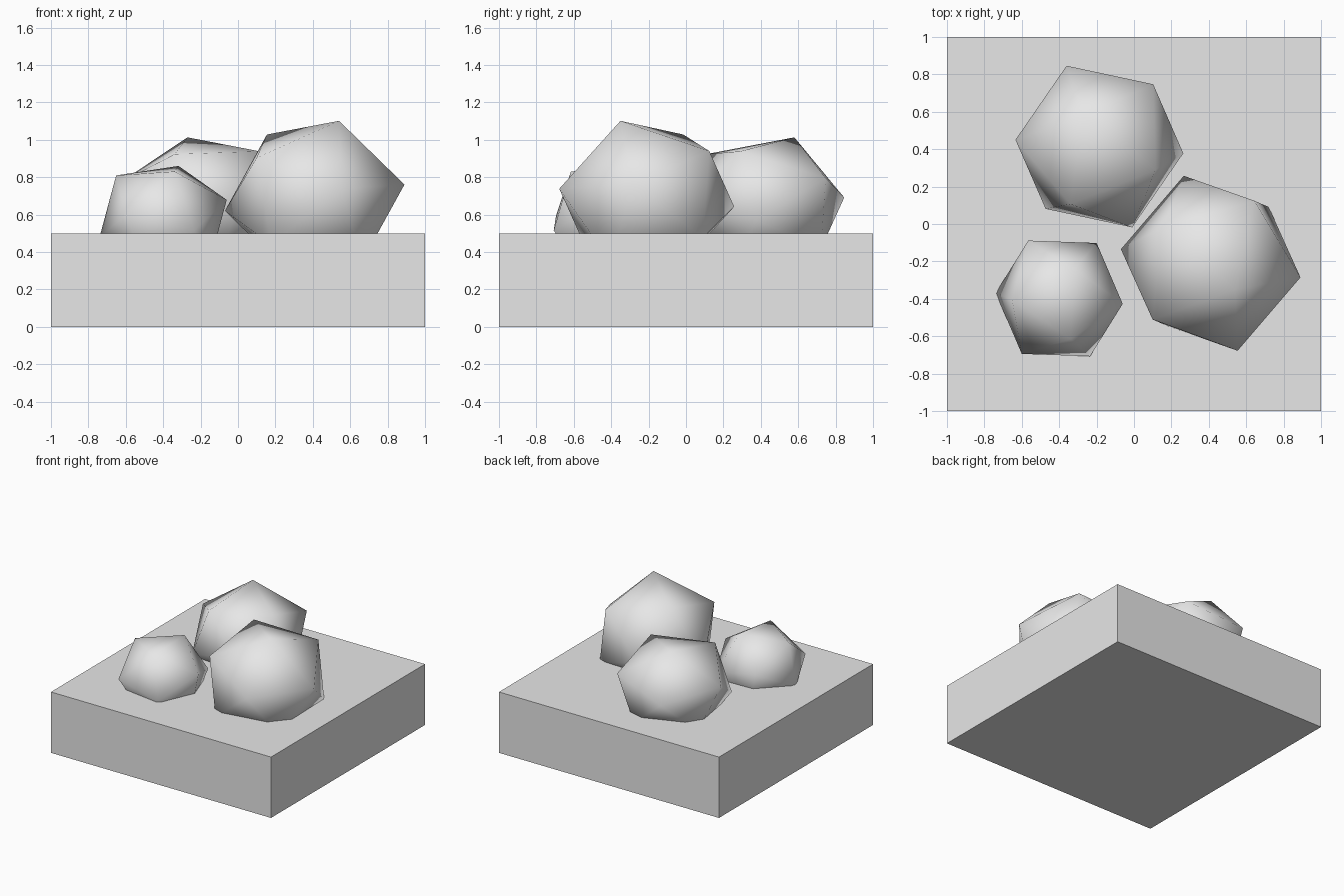
import bpy
import bmesh
from mathutils import Matrix, Vector

default = bpy.data.objects.get("Cube")
if default:
    bpy.data.objects.remove(default, do_unlink=True)

# One plain stone colour
stone = bpy.data.materials.new("pale_grey_stone")
stone.use_nodes = True
colour = (0.8, 0.8, 0.8, 1.0)
stone.diffuse_color = colour
for node in stone.node_tree.nodes:
    if node.type == "BSDF_PRINCIPLED":
        node.inputs["Base Color"].default_value = colour


def add_object(name, bm, smooth):
    """Turn a bmesh into a linked, coloured object."""
    bmesh.ops.recalc_face_normals(bm, faces=bm.faces)
    for face in bm.faces:
        face.smooth = smooth
    mesh = bpy.data.meshes.new(name)
    bm.to_mesh(mesh)
    bm.free()
    mesh.materials.append(stone)
    obj = bpy.data.objects.new(name, mesh)
    bpy.context.collection.objects.link(obj)
    return obj


def add_boulder(name, centre, radius, squash, top, side):
    """Tilted icosahedron: 'top' aims one corner, 'side' a neighbouring one."""
    z = Vector(top).normalized()
    x = Vector(side)
    x = (x - z * x.dot(z)).normalized()
    tilt = Matrix((x, z.cross(x), z)).transposed().to_4x4()
    flatten = Matrix.Diagonal((1, 1, squash, 1))
    bm = bmesh.new()
    bmesh.ops.create_icosphere(bm, subdivisions=1, radius=radius)
    bm.transform(Matrix.Translation(centre) @ flatten @ tilt)
    add_object(name, bm, True)


# Square ground slab
bm = bmesh.new()
bmesh.ops.create_cube(bm, size=1)
bm.transform(Matrix.Translation((0, 0, 0.25)) @ Matrix.Diagonal((2, 2, 0.5, 1)))
add_object("ground_slab", bm, False)

# Three boulders sunk into the slab
add_boulder("large_boulder", (0.41, -0.21, 0.69), 0.492, 0.907,
            (0.13, -0.14, 0.452), (0.48, -0.075, 0.077))
add_boulder("rear_boulder", (-0.185, 0.414, 0.67), 0.467, 0.8,
            (-0.085, 0.165, 0.428), (-0.175, 0.43, 0.035))
add_boulder("small_boulder", (-0.40, -0.398, 0.58), 0.358, 0.9,
            (0.082, 0.157, 0.311), (0.34, -0.03, 0.108))
